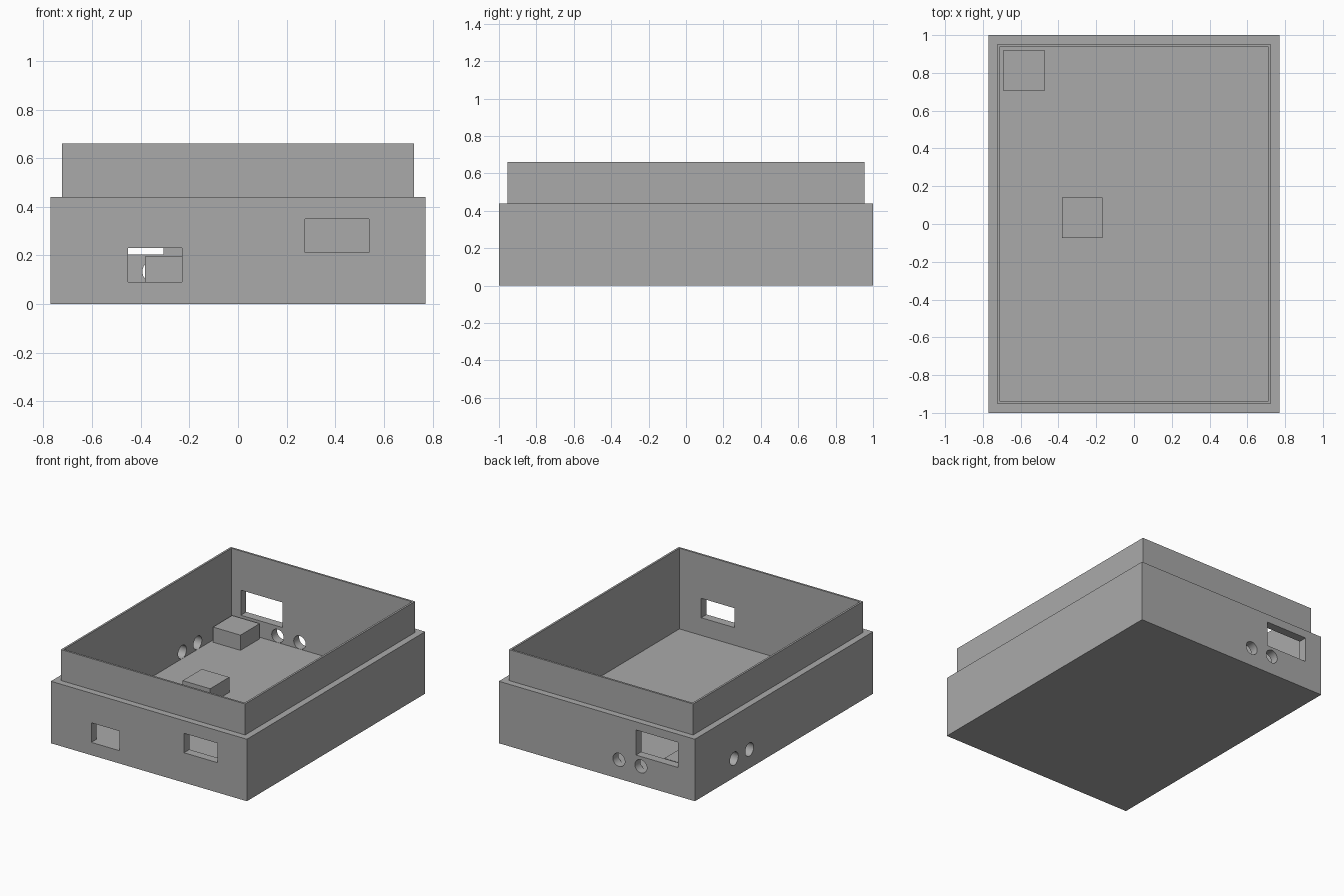
import bpy, bmesh, math
from mathutils import Matrix, Vector

default = bpy.data.objects.get("Cube")
if default:
    bpy.data.objects.remove(default, do_unlink=True)

# Main dimensions
HALF_X, HALF_Y = 0.77, 1.0
SHOULDER_Z, RIM_Z, FLOOR_Z = 0.44, 0.66, 0.087
WALL = 0.086
HOLE_R, HOLE_Z = 0.047, 0.134

grey = bpy.data.materials.new("plain grey")
grey.use_nodes = True
colour = (0.4, 0.4, 0.4, 1)
grey.diffuse_color = colour
grey.node_tree.nodes["Principled BSDF"].inputs["Base Color"].default_value = colour


def finish(name, bm):
    mesh = bpy.data.meshes.new(name)
    bmesh.ops.recalc_face_normals(bm, faces=bm.faces)
    bm.to_mesh(mesh)
    bm.free()
    mesh.materials.append(grey)
    obj = bpy.data.objects.new(name, mesh)
    bpy.context.collection.objects.link(obj)
    return obj


def add_box(bm, low, high):
    low, high = Vector(low), Vector(high)
    size = Matrix.Diagonal((*(high - low), 1))
    bmesh.ops.create_cube(bm, size=1, matrix=Matrix.Translation((low + high) / 2) @ size)


def add_drill(bm, centre, axis):
    turn = Matrix.Rotation(math.pi / 2, 4, axis)
    bmesh.ops.create_cone(bm, cap_ends=True, segments=48, radius1=HOLE_R, radius2=HOLE_R,
                          depth=WALL + 0.06, matrix=Matrix.Translation(centre) @ turn)


def move_face(bm, face, z):
    # Extrude one horizontal face to a new height
    new = bmesh.ops.extrude_discrete_faces(bm, faces=[face])["faces"][0]
    for v in new.verts:
        v.co.z = z
    return new


# Open case: base block, stepped rim, then the hollow
bm = bmesh.new()
add_box(bm, (-HALF_X, -HALF_Y, 0), (HALF_X, HALF_Y, SHOULDER_Z))
bm.normal_update()
top = max(bm.faces, key=lambda f: f.calc_center_median().z)
bmesh.ops.inset_region(bm, faces=[top], thickness=0.066)
top = move_face(bm, top, RIM_Z)
bm.normal_update()
bmesh.ops.inset_region(bm, faces=[top], thickness=WALL - 0.066)
move_face(bm, top, FLOOR_Z)
case = finish("open_case", bm)

# Port openings and cable holes
bm = bmesh.new()
front, back = (-1.03, -0.88), (0.88, 1.03)
for x0, x1, z0, z1, (y0, y1) in ((-0.452, -0.231, 0.091, 0.23, front),
                                 (0.276, 0.538, 0.212, 0.35, front),
                                 (-0.636, -0.307, 0.204, 0.382, back)):
    add_box(bm, (x0, y0, z0), (x1, y1, z1))
for x in (-0.173, -0.346):
    add_drill(bm, (x, HALF_Y - WALL / 2, HOLE_Z), 'X')
for y in (0.56, 0.388):
    add_drill(bm, (-HALF_X + WALL / 2, y, HOLE_Z), 'Y')
cutter = finish("opening_cutter", bm)
cutter.hide_render = True
cutter.hide_set(True)

cut = case.modifiers.new("openings", 'BOOLEAN')
cut.operation = 'DIFFERENCE'
cut.solver = 'EXACT'
cut.object = cutter
bpy.context.view_layer.objects.active = case
case.select_set(True)
bpy.ops.object.modifier_apply(modifier=cut.name)
bpy.data.objects.remove(cutter, do_unlink=True)
bpy.ops.object.shade_smooth_by_angle(angle=math.radians(30))

# Mounting blocks on the floor
for name, x, y in (("centre_block", -0.382, -0.075), ("corner_block", -0.69, 0.705)):
    bm = bmesh.new()
    add_box(bm, (x, y, FLOOR_Z - 0.01), (x + 0.216, y + 0.215, 0.195))
    finish(name, bm)
